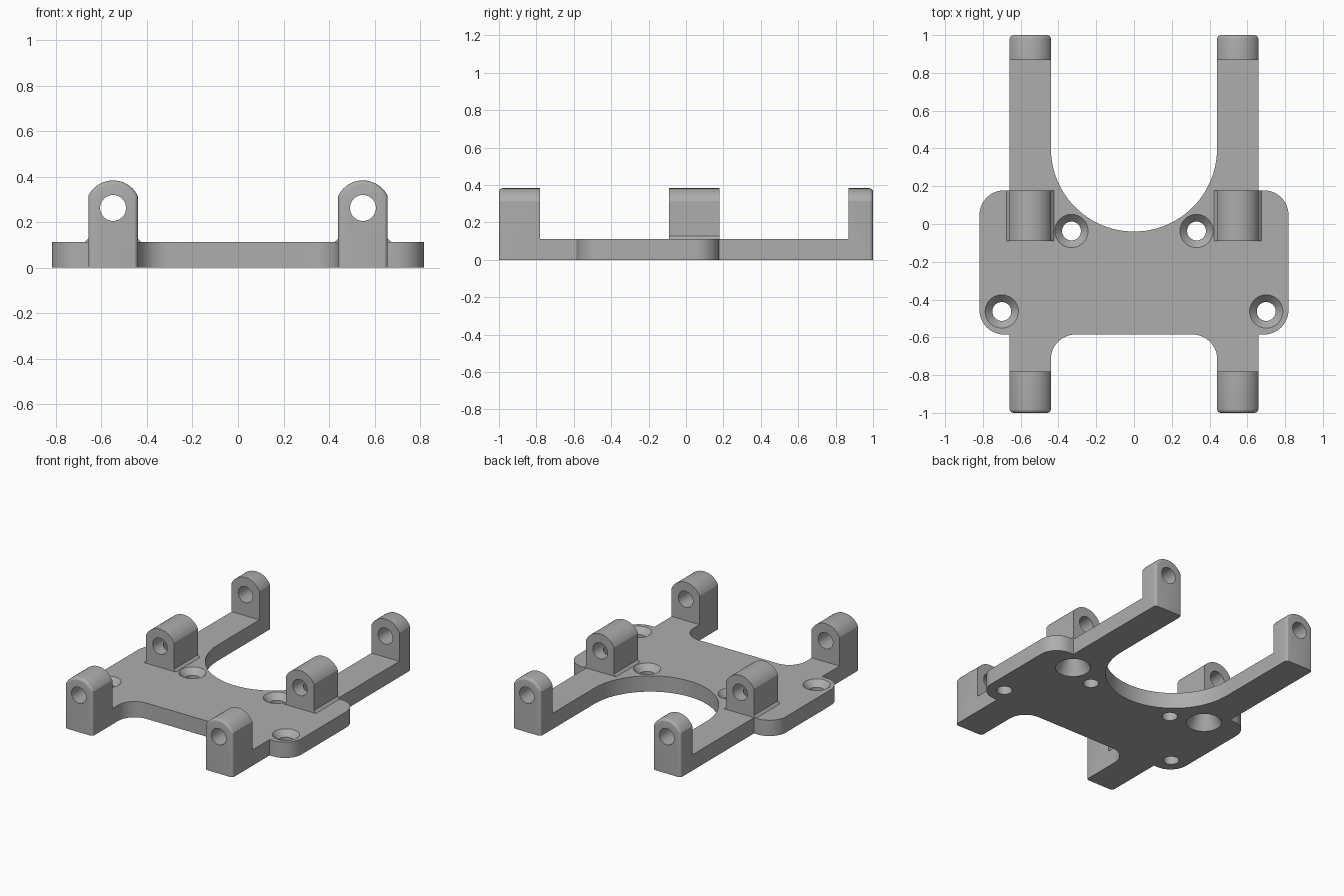
import bpy, bmesh
from math import sin, cos, radians, acos, degrees, pi
from mathutils import Matrix, Vector

if "Cube" in bpy.data.objects:
    bpy.data.objects.remove(bpy.data.objects["Cube"])

PLATE = 0.112                   # plate thickness
ARM_IN, ARM_OUT = 0.44, 0.658   # arm sides
ROD_X = (ARM_IN + ARM_OUT) / 2
HALF = (ARM_OUT - ARM_IN) / 2
ROD_Z, ARCH = 0.262, 0.121

grey = bpy.data.materials.new("mid grey")
grey.use_nodes = True
grey.diffuse_color = (0.42, 0.42, 0.42, 1)
grey.node_tree.nodes["Principled BSDF"].inputs["Base Color"].default_value = grey.diffuse_color


def arc(cx, cy, r, start, end, n=12):
    angles = [radians(start + (end - start) * i / n) for i in range(n + 1)]
    return [(cx + r * cos(a), cy + r * sin(a)) for a in angles]


def finish(name, bm):
    bmesh.ops.recalc_face_normals(bm, faces=bm.faces)
    mesh = bpy.data.meshes.new(name)
    bm.to_mesh(mesh)
    bm.free()
    mesh.materials.append(grey)
    obj = bpy.data.objects.new(name, mesh)
    bpy.context.collection.objects.link(obj)
    return obj


def extrude(bm, points, offset):
    face = bm.faces.new([bm.verts.new(p) for p in points])
    moved = bmesh.ops.extrude_face_region(bm, geom=[face], use_keep_orig=True)["geom"]
    bmesh.ops.translate(bm, vec=offset, verts=[v for v in moved if isinstance(v, bmesh.types.BMVert)])


def lug(name, x, y0, y1, bottom=0.0, flare=0.0, round_end=None):
    """Arched block; optional flared foot and one rounded end."""
    tilt = degrees(acos(HALF / ARCH))
    foot = [(HALF, bottom)]
    if flare:
        foot = [(HALF + flare, bottom), (HALF + flare, PLATE), (HALF, PLATE + flare)]
    profile = foot + arc(0, ROD_Z, ARCH, tilt, 180 - tilt, 20) + [(-px, pz) for px, pz in reversed(foot)]
    bm = bmesh.new()
    extrude(bm, [(x + px, y0, pz) for px, pz in profile], (0, y1 - y0, 0))
    if round_end is not None:
        rim = [e for e in bm.edges
               if all(abs(v.co.y - round_end) < 1e-4 for v in e.verts)
               and any(v.co.z > bottom + 1e-4 for v in e.verts)]
        bmesh.ops.bevel(bm, geom=rim, offset=0.02, segments=4, profile=0.5, affect='EDGES')
    return finish(name, bm)


def lathe(name, rings, matrix, n=48):
    """Closed turned solid from (radius, height) pairs."""
    bm = bmesh.new()
    loops = [[bm.verts.new((r * cos(2 * pi * i / n), r * sin(2 * pi * i / n), z)) for i in range(n)]
             for r, z in rings]
    for a, b in zip(loops, loops[1:]):
        for i in range(n):
            j = (i + 1) % n
            bm.faces.new((a[i], a[j], b[j], b[i]))
    bm.faces.new(loops[0])
    bm.faces.new(loops[-1])
    bm.transform(matrix)
    obj = finish(name, bm)
    obj.hide_render = True
    return obj


def combine(target, other, operation):
    mod = target.modifiers.new(other.name, 'BOOLEAN')
    mod.operation = operation
    mod.solver = 'EXACT'
    mod.object = other
    bpy.context.view_layer.objects.active = target
    bpy.ops.object.modifier_apply(modifier=mod.name)
    bpy.data.objects.remove(other)


# Base plate with four arms and a round back cutout
half = (arc(0.31, -0.715, 0.13, 90, 0)
        + [(ARM_IN, -0.9), (ARM_OUT, -0.9), (ARM_OUT, -0.585)]
        + arc(0.688, -0.455, 0.13, -90, 0)
        + arc(0.688, 0.048, 0.13, 0, 90)
        + [(ARM_OUT, 0.178), (ARM_OUT, 0.93), (ARM_IN, 0.93)]
        + arc(0, 0.4, 0.44, 0, -90, 24))
half[-1] = (0, half[-1][1])
outline = half + [(-x, y) for x, y in reversed(half[:-1])]
bm = bmesh.new()
extrude(bm, [(x, y, 0) for x, y in outline], (0, 0, PLATE))
bracket = finish("mounting_bracket", bm)

# Lugs at the arm ends and on the plate
for side in (-1, 1):
    x = side * ROD_X
    combine(bracket, lug("front_lug", x, -1, -0.78, round_end=-1), 'UNION')
    combine(bracket, lug("back_lug", x, 0.868, 1, round_end=1), 'UNION')
    combine(bracket, lug("middle_lug", x, -0.09, 0.178, bottom=0.05, flare=0.016), 'UNION')

# Rod bores, tapered pockets below the middle lugs, countersunk screw holes
for side in (-1, 1):
    x = side * ROD_X
    along_y = Matrix.Translation((x, 0, ROD_Z)) @ Matrix.Rotation(pi / 2, 4, 'X')
    combine(bracket, lathe("rod_bore", [(0.057, -1.2), (0.057, 1.2)], along_y), 'DIFFERENCE')
    pocket = [(0.113, -0.05), (0.113, 0), (0.055, PLATE), (0.055, ROD_Z)]
    combine(bracket, lathe("pocket", pocket, Matrix.Translation((x, 0.045, 0))), 'DIFFERENCE')
    screw = [(0.05, -0.05), (0.05, 0.07), (0.088, PLATE), (0.088, 0.2)]
    for hx, hy in ((0.331, -0.037), (0.70, -0.463)):
        spot = Matrix.Translation((side * hx, hy, 0))
        combine(bracket, lathe("screw_hole", screw, spot), 'DIFFERENCE')

# Smooth curved walls, crisp edges
bpy.ops.object.select_all(action='DESELECT')
bracket.select_set(True)
bpy.context.view_layer.objects.active = bracket
bpy.ops.object.shade_smooth_by_angle(angle=radians(20))
